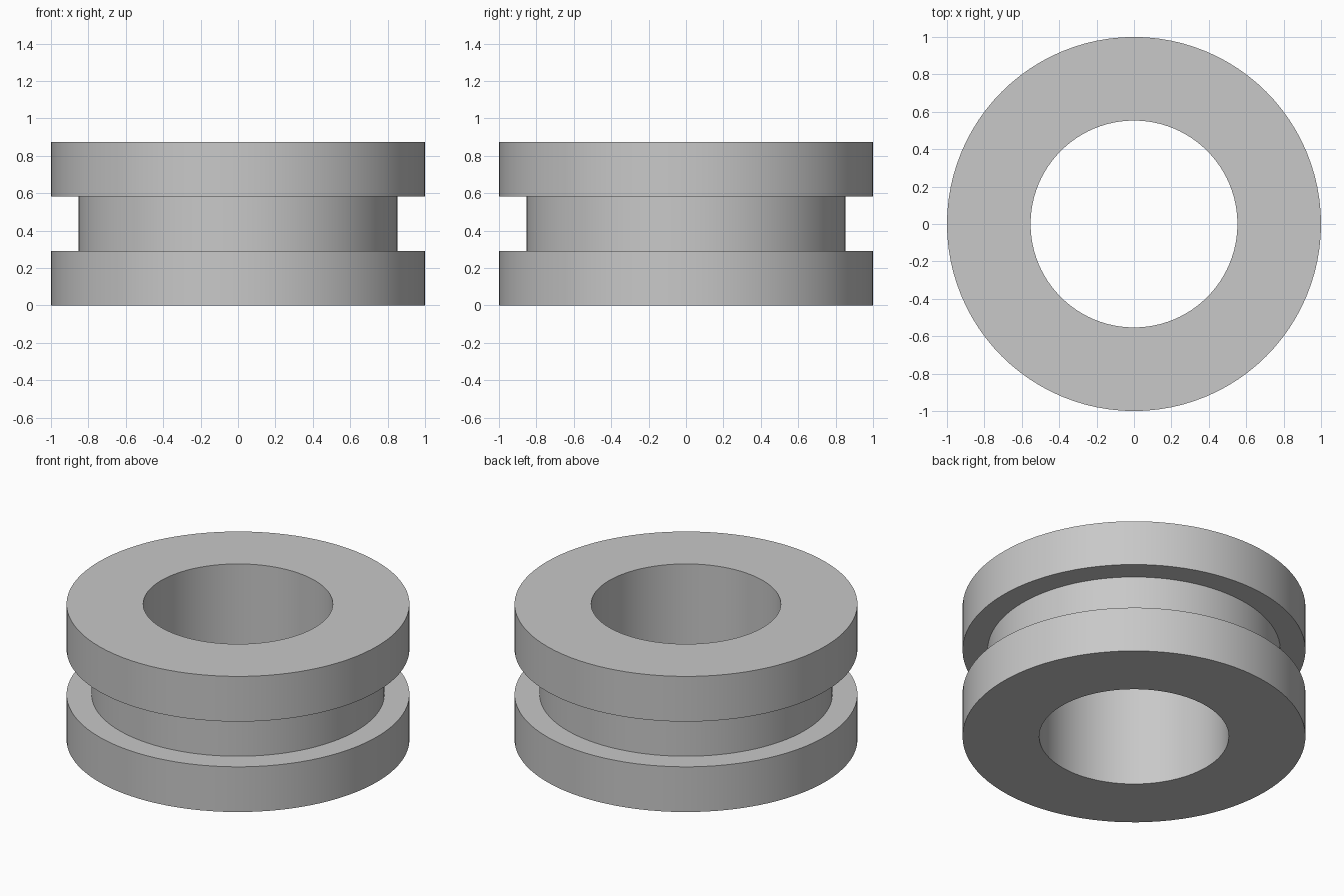
import bpy
import bmesh
import math

cube = bpy.data.objects.get("Cube")
if cube:
    bpy.data.objects.remove(cube, do_unlink=True)

OUTER, GROOVE, BORE = 1.0, 0.854, 0.553
HEIGHT = 0.873
LOW, HIGH = HEIGHT / 3, HEIGHT * 2 / 3
SEGMENTS = 96

# Plain grey material
grey = bpy.data.materials.new("plain_grey")
grey.use_nodes = True
colour = (0.58, 0.58, 0.58, 1)
grey.diffuse_color = colour
grey.node_tree.nodes["Principled BSDF"].inputs["Base Color"].default_value = colour

# Closed cross-section: bottom flange, groove, top flange, bore
profile = [(BORE, 0), (OUTER, 0), (OUTER, LOW), (GROOVE, LOW),
           (GROOVE, HIGH), (OUTER, HIGH), (OUTER, HEIGHT), (BORE, HEIGHT)]

# Revolve the section around the vertical axis
bm = bmesh.new()
verts = [bm.verts.new((r, 0, z)) for r, z in profile]
edges = [bm.edges.new((v, verts[(i + 1) % len(verts)])) for i, v in enumerate(verts)]
bmesh.ops.spin(bm, geom=verts + edges, cent=(0, 0, 0), axis=(0, 0, 1),
               angle=math.tau, steps=SEGMENTS, use_merge=False)
bmesh.ops.remove_doubles(bm, verts=bm.verts, dist=0.0001)
bmesh.ops.recalc_face_normals(bm, faces=bm.faces)

mesh = bpy.data.meshes.new("grooved_ring")
bm.to_mesh(mesh)
bm.free()
mesh.materials.append(grey)
ring = bpy.data.objects.new("grooved_ring", mesh)
bpy.context.collection.objects.link(ring)

# Smooth round walls with crisp rims
bpy.ops.object.select_all(action="DESELECT")
ring.select_set(True)
bpy.context.view_layer.objects.active = ring
bpy.ops.object.shade_smooth_by_angle(angle=math.radians(30))
